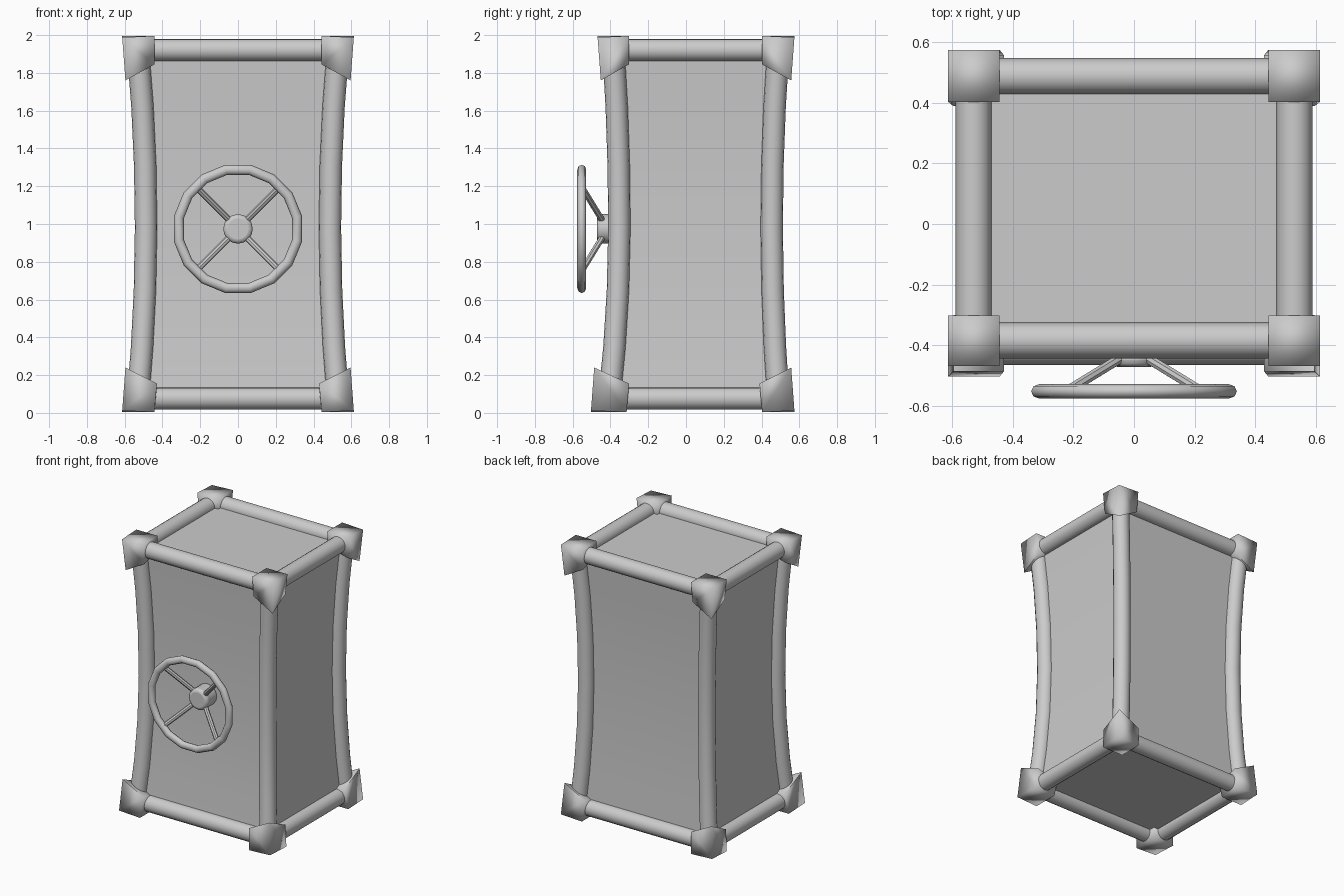
import bpy, bmesh, math
from mathutils import Vector

if "Cube" in bpy.data.objects:
    bpy.data.objects.remove(bpy.data.objects["Cube"])

Z_LOW, Z_TOP, R = 0.076, 1.921, 0.059
LEVELS = [0.076, 0.35, 0.65, 0.98, 1.31, 1.62, 1.921]


def post_point(sx, sy, z):
    """Centre line of a bowed corner post."""
    u = (z - 1.0) / 0.92
    x = 0.487 + 0.042 * u * u
    if sy < 0:
        y = -0.353 - (0.031 if u > 0 else 0.052) * u * u
    else:
        y = 0.454 + 0.034 * u * u
    return Vector((sx * x, y, z))


def finish(name, bm, angle=40):
    bmesh.ops.recalc_face_normals(bm, faces=bm.faces)
    me = bpy.data.meshes.new(name)
    bm.to_mesh(me)
    bm.free()
    ob = bpy.data.objects.new(name, me)
    bpy.context.collection.objects.link(ob)
    bpy.ops.object.select_all(action='DESELECT')
    ob.select_set(True)
    bpy.context.view_layer.objects.active = ob
    bpy.ops.object.shade_smooth_by_angle(angle=math.radians(angle))
    return ob


def skin(bm, rows, closed=False):
    """Fill quads between neighbouring rows of vertices."""
    n = len(rows[0])
    for q, s in zip(rows, rows[1:]):
        for k in range(n if closed else n - 1):
            j = (k + 1) % n
            bm.faces.new((q[k], q[j], s[j], s[k]))


def tube(name, pts, r, sides=16):
    """Round tube swept along a list of points."""
    bm = bmesh.new()
    rings = []
    for i, p in enumerate(pts):
        d = pts[min(i + 1, len(pts) - 1)] - pts[max(i - 1, 0)]
        ref = Vector((0, 1, 0)) if abs(d.normalized().y) < 0.9 else Vector((1, 0, 0))
        a = d.cross(ref).normalized()
        b = d.cross(a).normalized()
        rings.append([bm.verts.new(p + r * (math.cos(t) * a + math.sin(t) * b))
                      for t in (2 * math.pi * k / sides for k in range(sides))])
    skin(bm, rings, True)
    bm.faces.new(rings[0])
    bm.faces.new(rings[-1])
    return finish(name, bm)


def corner_cap(name, sx, sy, top):
    """Block whose far end slants to a point along the outer edge."""
    s = -1 if top else 1
    base = 2.0 if top else 0.0
    if sy > 0:
        y_out, y_in = 0.574, 0.403
    elif top:
        y_out, y_in = -0.468, -0.302
    else:
        y_out, y_in = -0.503, -0.315
    xo, xi, lean = 0.613, 0.443, 0.017
    inner = 0.0 if top else 0.014
    bm = bmesh.new()
    near, far = [], []
    # order: outer corner, x-inner, both inner, y-inner
    for ox, oy in ((1, 1), (0, 1), (0, 0), (1, 0)):
        x, y = (xo if ox else xi), (y_out if oy else y_in)
        near.append(bm.verts.new((sx * x, y, base + s * (0.012 if ox and oy else 0.004))))
        z = 0.155 + 0.085 * (ox and oy) - 0.05 * (not ox and not oy)
        far.append(bm.verts.new((sx * (x - (lean if ox else inner)),
                                 y - sy * (lean if oy else inner), base + s * z)))
    bm.faces.new(near)
    bm.faces.new(far)
    skin(bm, [near, far], True)
    return finish(name, bm, 100)


# Corner posts and caps
corners = [(-1, -1), (1, -1), (1, 1), (-1, 1)]
for sx, sy in corners:
    side = ("front" if sy < 0 else "back") + ("_left" if sx < 0 else "_right")
    tube("post_" + side, [post_point(sx, sy, z) for z in LEVELS], R)
    corner_cap("upper_cap_" + side, sx, sy, True)
    corner_cap("lower_cap_" + side, sx, sy, False)

# Horizontal rails
for i, nm in enumerate(["front", "right", "back", "left"]):
    c0, c1 = corners[i], corners[(i + 1) % 4]
    for lv, z in (("lower", Z_LOW), ("upper", Z_TOP)):
        tube(f"{lv}_rail_{nm}", [post_point(*c0, z), post_point(*c1, z)], R)

# Closed box following the bowed posts: four walls, floor and roof
bm = bmesh.new()
rings = [[bm.verts.new(post_point(*c, z)) for c in corners] for z in LEVELS]
skin(bm, rings, True)
bm.faces.new(rings[0])
bm.faces.new(rings[-1])
finish("safe_body", bm)

# Hand wheel rim
WZ, WY = 0.974, -0.552
bpy.ops.mesh.primitive_torus_add(major_segments=16, minor_segments=8, major_radius=0.319,
                                 minor_radius=0.027, location=(0, WY, WZ),
                                 rotation=(math.pi / 2, math.pi / 16, 0))
rim = bpy.context.object
rim.name = "wheel_rim"
bpy.ops.object.transform_apply(location=False, rotation=True, scale=False)
rim.scale.y = 0.88
bpy.ops.object.shade_smooth_by_angle(angle=math.radians(50))

# Hub with a rounded front, and four slanted spokes
bpy.ops.mesh.primitive_cylinder_add(vertices=16, radius=0.078, depth=0.13,
                                    location=(0, -0.406, WZ), rotation=(math.pi / 2, 0, 0))
hub = bpy.context.object
hub.name = "wheel_hub"
bev = hub.modifiers.new("edge", 'BEVEL')
bev.width, bev.segments = 0.022, 3
bpy.ops.object.shade_smooth_by_angle(angle=math.radians(40))
for k in range(4):
    a = math.pi / 4 + k * math.pi / 2
    d = Vector((math.cos(a), 0, math.sin(a)))
    tube(f"wheel_spoke_{k + 1}", [Vector((0, -0.435, WZ)) + d * 0.045,
                                  Vector((0, WY, WZ)) + d * 0.315], 0.017, 8)
